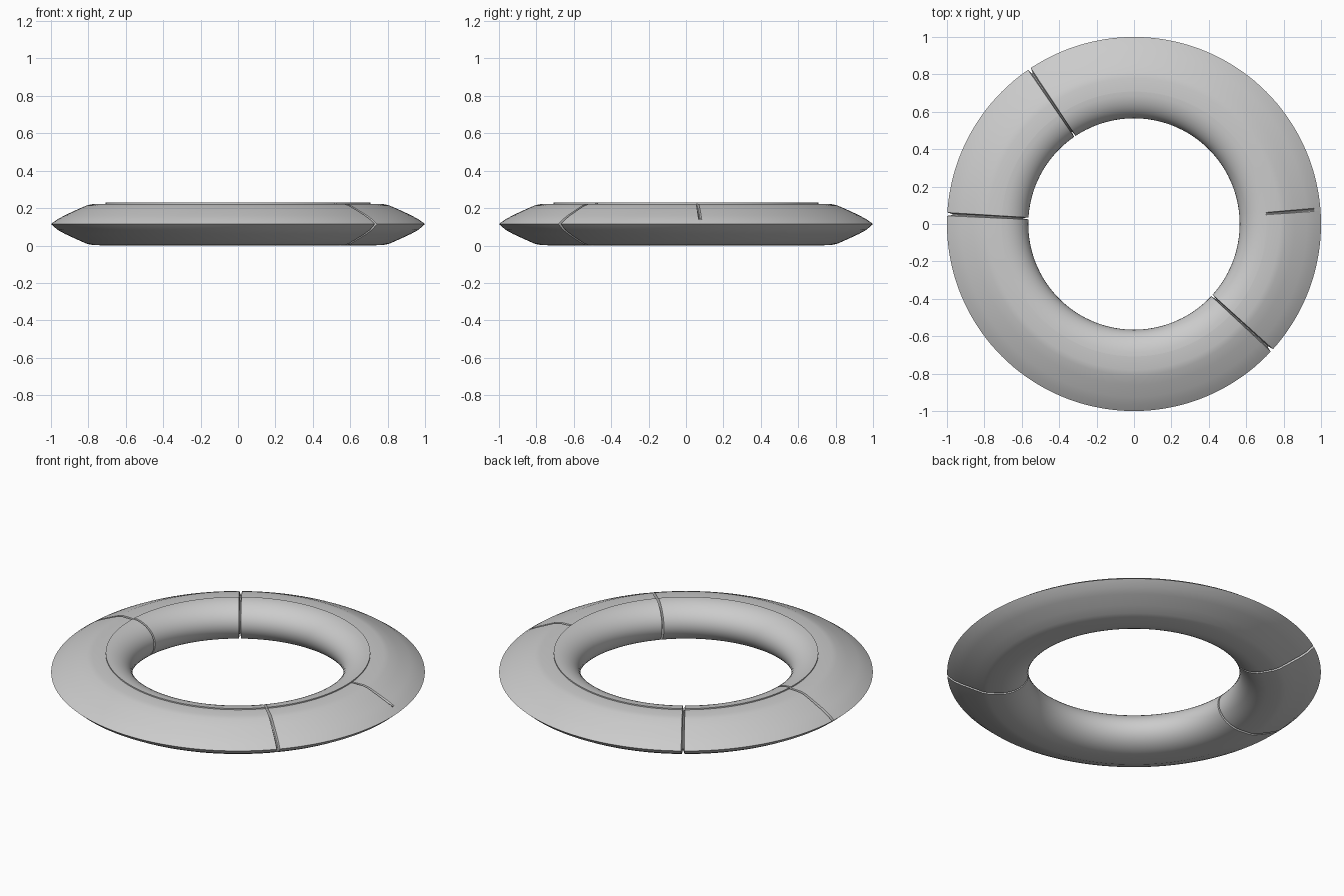
import bpy, bmesh, math
from mathutils import Vector

if "Cube" in bpy.data.objects:
    bpy.data.objects.remove(bpy.data.objects["Cube"])

MID = 0.115                      # height of the outer knife edge
CENTER = Vector((0.73, MID))     # middle of the cross-section
SEGMENTS = 144
SEAMS = [math.radians(a) for a in (124, 177, -42.5)]
NICK = math.radians(4.5)
HALF = 0.009                     # half the angular width of a seam
DEPTH = 0.028

# Cross-section: sharp outer rim, flat shelf, small step, rounded bore
outer = [(1.0, MID), (0.965, 0.14), (0.925, 0.162), (0.86, 0.192),
         (0.81, 0.214), (0.78, 0.221)]
step = [(0.708, 0.222), (0.708, 0.229)]
bore = []
for i in range(1, 20):
    t = math.pi * i / 20
    b = 0.114 if i < 10 else MID
    bore.append((0.708 - 0.143 * math.sin(t), MID + b * math.cos(t)))
under = [(0.708, 0.0), (0.78, 0.003)]
lower = [(r, 2 * MID - z - 0.006) for r, z in reversed(outer[1:-1])]
profile = outer + step + bore + under + lower


def section(depth_at):
    """Cross-section pushed inward by depth_at(index)."""
    pts = []
    for i, p in enumerate(profile):
        v = Vector(p)
        pts.append(v + (CENTER - v).normalized() * depth_at(i))
    return pts


plain = section(lambda i: 0)
seam = section(lambda i: DEPTH)
nick = section(lambda i: 0.022 if 2 <= i <= 5 else 0)

# Angular stations, with tight V grooves at the seams and the nick
grooves = [(a, seam) for a in SEAMS] + [(NICK, nick)]
stations = []
for i in range(SEGMENTS):
    a = 2 * math.pi * i / SEGMENTS
    if all(abs(math.remainder(a - g, 2 * math.pi)) > HALF * 1.5 for g, _ in grooves):
        stations.append((a, plain))
for g, shape in grooves:
    g %= 2 * math.pi
    stations += [(g - HALF, plain), (g - HALF * 0.3, shape),
                 (g + HALF * 0.3, shape), (g + HALF, plain)]
stations.sort(key=lambda s: s[0])

# Revolve the ring
bm = bmesh.new()
rings = [[bm.verts.new((p.x * math.cos(a), p.x * math.sin(a), p.y)) for p in pts]
         for a, pts in stations]
n = len(profile)
for k, ring in enumerate(rings):
    nxt = rings[(k + 1) % len(rings)]
    for j in range(n):
        m = (j + 1) % n
        bm.faces.new((ring[j], nxt[j], nxt[m], ring[m]))
bmesh.ops.recalc_face_normals(bm, faces=bm.faces)
mesh = bpy.data.meshes.new("split_ring")
bm.to_mesh(mesh)
bm.free()
obj = bpy.data.objects.new("split_ring", mesh)
bpy.context.collection.objects.link(obj)
bpy.context.view_layer.objects.active = obj
obj.select_set(True)
bpy.ops.object.shade_smooth_by_angle(angle=math.radians(30))
